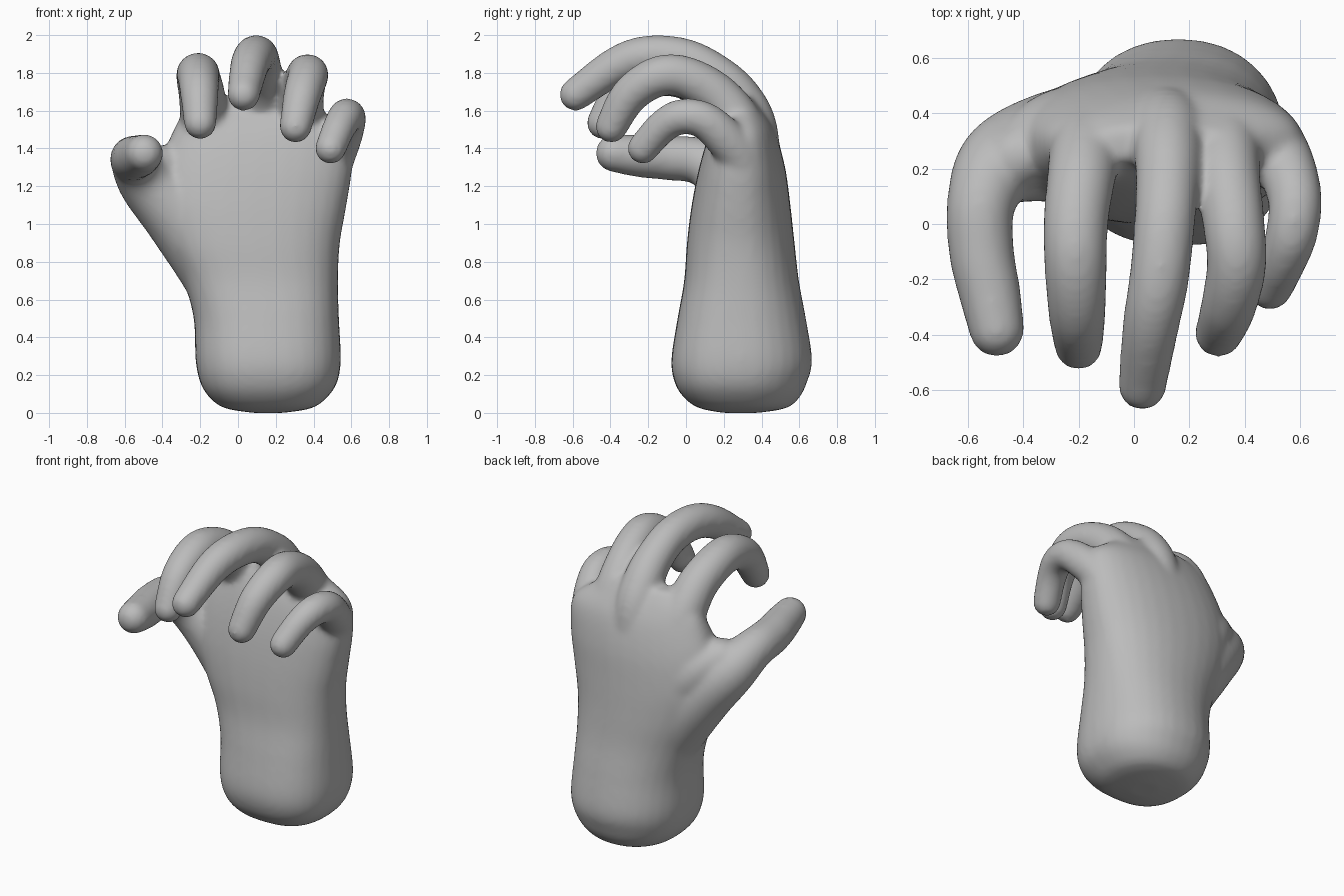
import bpy, bmesh, math
from mathutils import Vector, Matrix

cube = bpy.data.objects.get("Cube")
if cube:
    bpy.data.objects.remove(cube, do_unlink=True)

bm = bmesh.new()
SIDES = 32


def spline(keys, steps=5):
    """Smooth rows of numbers through the given key rows."""
    rows = [Vector(k) for k in keys]
    out = []
    for i in range(len(rows) - 1):
        a, b, c, d = (rows[max(i - 1, 0)], rows[i], rows[i + 1],
                      rows[min(i + 2, len(rows) - 1)])
        for s in range(steps):
            t = s / steps
            out.append(0.5 * (2 * b + (c - a) * t + (2 * a - 5 * b + 4 * c - d) * t * t
                              + (3 * b - a - 3 * c + d) * t ** 3))
    return out + [rows[-1]]


def skin(rings):
    """Bridge a list of point rings and cap both ends."""
    loops = [[bm.verts.new(p) for p in ring] for ring in rings]
    n = len(loops[0])
    for lo, hi in zip(loops, loops[1:]):
        for i in range(n):
            j = (i + 1) % n
            bm.faces.new((lo[i], lo[j], hi[j], hi[i]))
    bm.faces.new(loops[0][::-1])
    bm.faces.new(loops[-1])


def palm_ring(row):
    """Cross-section with a flatter palm side and an arched back."""
    z, x0, x1, y0, y1 = row
    ring = []
    for i in range(SIDES):
        a = math.tau * i / SIDES
        c, s = math.cos(a), math.sin(a)
        p = 2 / (2.15 if s > 0 else 2.6)
        x = math.copysign(abs(c) ** p, c) * (x1 - x0) / 2 + (x0 + x1) / 2
        y = math.copysign(abs(s) ** p, s) * (y1 - y0) / 2 + (y0 + y1) / 2
        ring.append((x, y, z))
    return ring


def digit(keys):
    """Tapered tube through (x, y, z, radius) rows with a round tip."""
    rows = spline(keys)
    pts = [Vector(r[:3]) for r in rows]
    rings = []
    for i, (p, row) in enumerate(zip(pts, rows)):
        t = (pts[min(i + 1, len(pts) - 1)] - pts[max(i - 1, 0)]).normalized()
        u = t.cross(Vector((1, 0, 0))).normalized()
        v = t.cross(u)
        rings.append([p + row[3] * (u * math.cos(math.tau * k / SIDES)
                                    + v * math.sin(math.tau * k / SIDES))
                      for k in range(SIDES)])
    skin(rings)
    bmesh.ops.create_uvsphere(bm, u_segments=24, v_segments=16, radius=rows[-1][3],
                              matrix=Matrix.Translation(pts[-1]))


# Wrist and palm: height, left and right x, front and back y
skin([palm_ring(r) for r in spline([
    (0.00, 0.08, 0.24, 0.20, 0.38),
    (0.025, -0.07, 0.39, 0.07, 0.53),
    (0.08, -0.15, 0.47, -0.01, 0.60),
    (0.16, -0.20, 0.525, -0.06, 0.64),
    (0.28, -0.225, 0.545, -0.078, 0.668),
    (0.50, -0.235, 0.535, -0.045, 0.635),
    (0.70, -0.29, 0.53, -0.01, 0.598),
    (0.90, -0.38, 0.54, 0.005, 0.575),
    (1.10, -0.44, 0.575, 0.03, 0.553),
    (1.30, -0.42, 0.605, 0.07, 0.525),
    (1.48, -0.35, 0.595, 0.125, 0.475),
    (1.60, -0.28, 0.45, 0.19, 0.41),
    (1.68, -0.16, 0.36, 0.23, 0.35),
])])

# Thumb with its fleshy base
digit([(0.03, 0.30, 0.52, 0.22), (-0.08, 0.30, 0.75, 0.22), (-0.29, 0.28, 1.03, 0.20),
       (-0.475, 0.22, 1.22, 0.16), (-0.55, 0.08, 1.33, 0.125), (-0.55, -0.10, 1.35, 0.118),
       (-0.52, -0.25, 1.36, 0.112), (-0.495, -0.38, 1.375, 0.10)])

# Web between thumb and palm
digit([(-0.08, 0.33, 0.95, 0.20), (-0.28, 0.31, 1.20, 0.17), (-0.42, 0.24, 1.30, 0.12)])

# Index finger
digit([(-0.13, 0.36, 1.20, 0.12), (-0.165, 0.30, 1.47, 0.133), (-0.19, 0.17, 1.675, 0.124),
       (-0.21, 0.0, 1.775, 0.117), (-0.21, -0.16, 1.785, 0.113),
       (-0.205, -0.33, 1.70, 0.103), (-0.20, -0.44, 1.535, 0.087)])

# Middle finger
digit([(0.11, 0.39, 1.20, 0.12), (0.12, 0.355, 1.50, 0.13), (0.12, 0.28, 1.66, 0.125),
       (0.12, 0.17, 1.775, 0.115), (0.11, 0.0, 1.87, 0.11), (0.09, -0.20, 1.89, 0.108),
       (0.06, -0.37, 1.835, 0.102), (0.03, -0.585, 1.685, 0.087)])

# Ring finger
digit([(0.30, 0.37, 1.20, 0.12), (0.325, 0.30, 1.48, 0.13), (0.335, 0.18, 1.665, 0.12),
       (0.36, 0.0, 1.775, 0.112), (0.37, -0.15, 1.78, 0.108),
       (0.34, -0.30, 1.68, 0.10), (0.305, -0.395, 1.515, 0.086)])

# Little finger
digit([(0.47, 0.34, 1.15, 0.09), (0.505, 0.29, 1.34, 0.11), (0.55, 0.20, 1.46, 0.107),
       (0.58, 0.09, 1.552, 0.098), (0.57, -0.03, 1.567, 0.094),
       (0.535, -0.13, 1.51, 0.088), (0.49, -0.228, 1.40, 0.083)])

bmesh.ops.recalc_face_normals(bm, faces=bm.faces[:])
mesh = bpy.data.meshes.new("hand")
bm.to_mesh(mesh)
bm.free()
hand = bpy.data.objects.new("hand", mesh)
bpy.context.collection.objects.link(hand)

# Single grey material
grey = bpy.data.materials.new("plain_grey")
grey.use_nodes = True
colour = (0.5, 0.5, 0.5, 1)
grey.diffuse_color = colour
grey.node_tree.nodes["Principled BSDF"].inputs["Base Color"].default_value = colour
mesh.materials.append(grey)

# Fuse the parts into one soft skin
fuse = hand.modifiers.new("fuse", "REMESH")
fuse.mode = "VOXEL"
fuse.voxel_size = 0.016
fuse.use_smooth_shade = True
soften = hand.modifiers.new("soften", "SMOOTH")
soften.factor = 0.5
soften.iterations = 14
